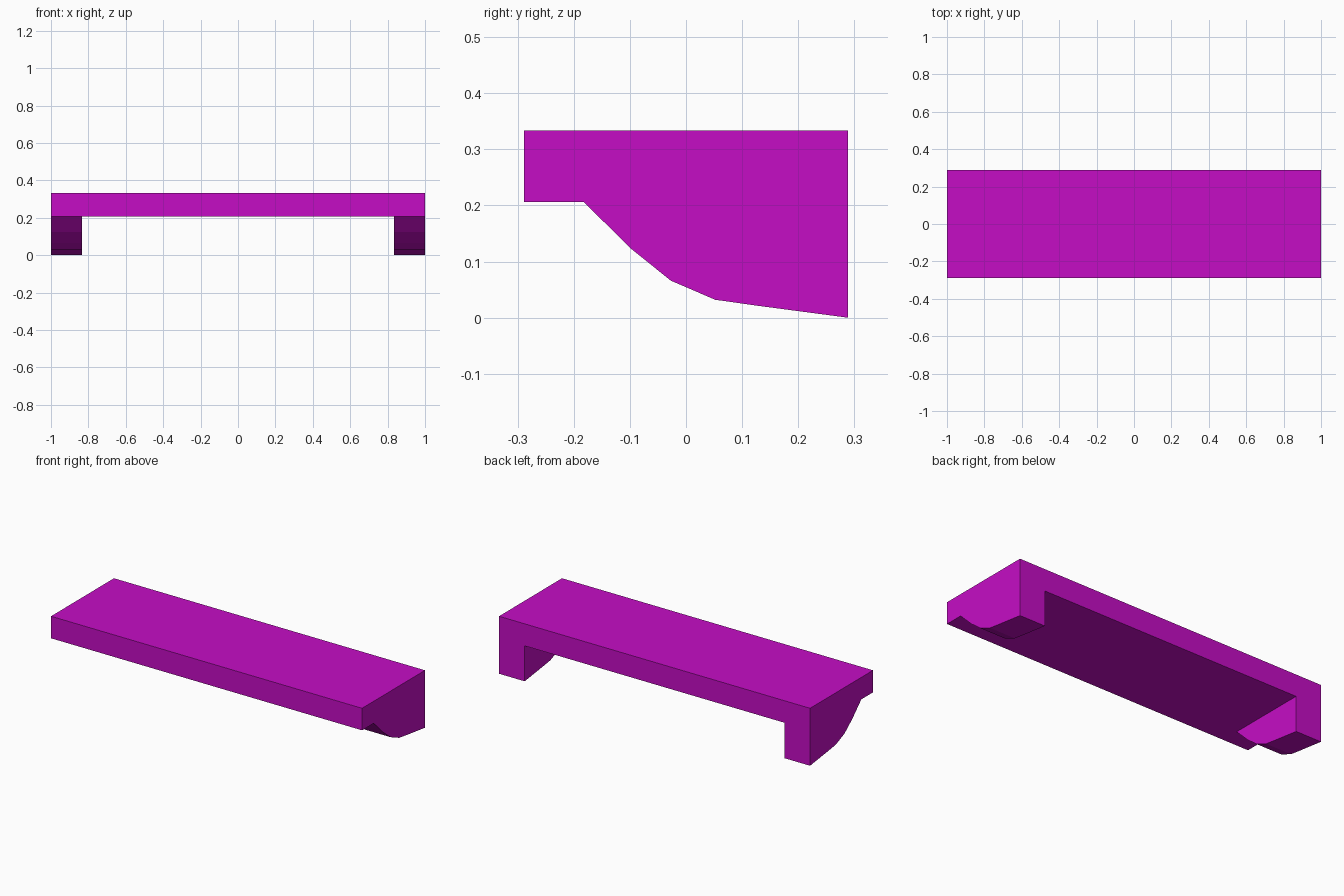
import bpy

if "Cube" in bpy.data.objects:
    bpy.data.objects.remove(bpy.data.objects["Cube"])

magenta = bpy.data.materials.new("magenta")
magenta.diffuse_color = (0.56, 0.004, 0.56, 1)
magenta.use_nodes = True
magenta.node_tree.nodes["Principled BSDF"].inputs["Base Color"].default_value = magenta.diffuse_color


def extrude_profile(name, profile, x0, x1):
    """Extrude a counter-clockwise (y, z) profile along x from x0 to x1."""
    n = len(profile)
    verts = [(x, y, z) for x in (x0, x1) for y, z in profile]
    faces = [tuple(reversed(range(n))), tuple(range(n, 2 * n))]
    faces += [(i, (i + 1) % n, n + (i + 1) % n, n + i) for i in range(n)]
    mesh = bpy.data.meshes.new(name)
    mesh.from_pydata(verts, [], faces)
    mesh.materials.append(magenta)
    obj = bpy.data.objects.new(name, mesh)
    bpy.context.collection.objects.link(obj)
    return obj


BACK, UNDER, TOP = 0.289, 0.206, 0.334

# Shelf board
extrude_profile("shelf_board",
                [(-BACK, UNDER), (BACK, UNDER), (BACK, TOP), (-BACK, TOP)], -1, 1)

# Curved brackets under each end
bracket = [(-0.182, UNDER), (-0.098, 0.123), (-0.027, 0.066), (0.052, 0.032),
           (0.13, 0.021), (BACK, 0.0), (BACK, UNDER)]
extrude_profile("left_bracket", bracket, -1, -0.835)
extrude_profile("right_bracket", bracket, 0.835, 1)
